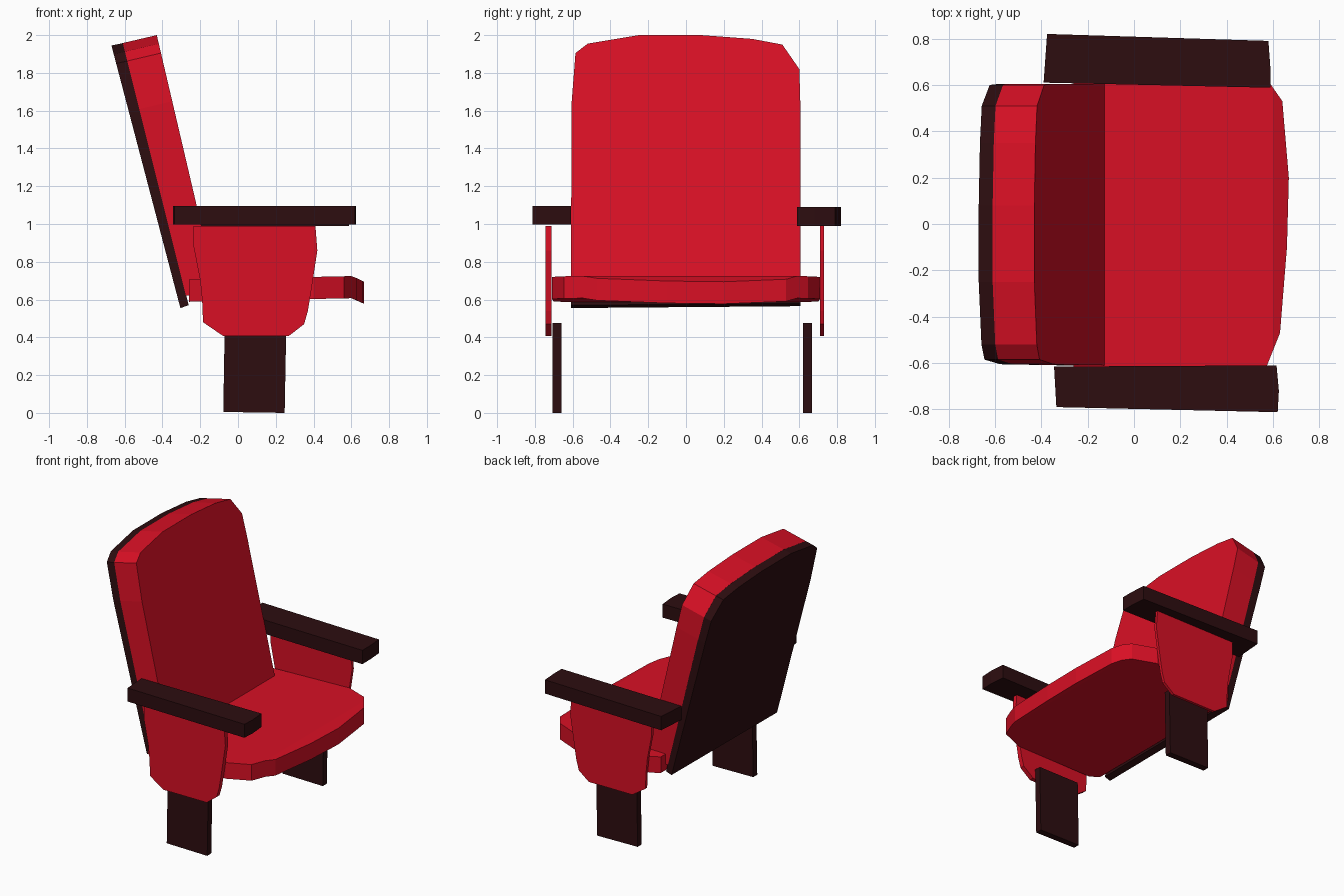
import bpy, bmesh

if "Cube" in bpy.data.objects:
    bpy.data.objects.remove(bpy.data.objects["Cube"])


def material(name, rgb):
    m = bpy.data.materials.new(name)
    m.diffuse_color = (*rgb, 1)
    m.use_nodes = True
    m.node_tree.nodes["Principled BSDF"].inputs["Base Color"].default_value = m.diffuse_color
    return m


RED = material("red upholstery", (0.69, 0.005, 0.018))
DARK = material("dark wood", (0.026, 0.004, 0.005))


def solid(name, loop_a, loop_b, mat):
    """Closed solid joining two matching loops of 3D points."""
    bm = bmesh.new()
    a = [bm.verts.new(p) for p in loop_a]
    b = [bm.verts.new(p) for p in loop_b]
    bm.faces.new(a)
    bm.faces.new(b)
    n = len(a)
    for i in range(n):
        j = (i + 1) % n
        bm.faces.new((a[i], a[j], b[j], b[i]))
    return finish(name, bm, mat)


def finish(name, bm, mat):
    bmesh.ops.recalc_face_normals(bm, faces=bm.faces)
    mesh = bpy.data.meshes.new(name)
    bm.to_mesh(mesh)
    bm.free()
    mesh.materials.append(mat)
    obj = bpy.data.objects.new(name, mesh)
    bpy.context.collection.objects.link(obj)
    return obj


# Reclined back: rounded outline in (y, z), projected on three leaning planes
OUTLINE = [(-0.61, 0.60), (-0.605, 1.65), (-0.585, 1.905), (-0.52, 1.955),
           (-0.25, 2.0), (0.08, 2.0), (0.35, 1.98), (0.51, 1.95),
           (0.60, 1.82), (0.605, 1.65), (0.605, 0.61)]


def leaning(top_x, slope, drop, bottom_drop):
    pts = []
    for y, z in OUTLINE:
        z -= drop if z > 1 else bottom_drop
        pts.append((top_x + slope * (2.0 - drop - z), y, z))
    return pts


solid("back_cushion", leaning(-0.61, 0.25, 0.042, -0.02),
      leaning(-0.43, 0.234, 0, -0.03), RED)
solid("back_panel", leaning(-0.67, 0.2626, 0.055, 0.045),
      leaning(-0.608, 0.25, 0.042, 0.03), DARK)

# Seat cushion: bowed front edge, gently tilted, with a drooping front lip
SEAT = [(-0.26, -0.66), (-0.2, -0.70), (0.40, -0.71), (0.56, -0.645), (0.63, -0.47),
        (0.66, -0.1), (0.668, 0.2), (0.64, 0.53), (0.56, 0.645),
        (0.40, 0.71), (-0.2, 0.70), (-0.26, 0.66)]
seat = solid("seat", [(x, y, 0.605) for x, y in SEAT],
             [(x, y, 0.722) for x, y in SEAT], RED)
bm = bmesh.new()
bm.from_mesh(seat.data)
bmesh.ops.bisect_plane(bm, geom=bm.verts[:] + bm.edges[:] + bm.faces[:],
                       plane_co=(0.6, 0, 0), plane_no=(1, 0, 0))
for v in bm.verts:
    v.co.z += 0.022 * (v.co.x - 0.5)
    if v.co.x > 0.605:
        v.co.z -= 0.5 * (v.co.x - 0.605)
bm.to_mesh(seat.data)
bm.free()

# Armrests: slightly skewed planks
ARMS = {"right": ([(-0.345, -0.615), (0.615, -0.61), (0.625, -0.72),
                   (0.62, -0.812), (-0.335, -0.79)], 0.998, 1.096),
        "left": ([(-0.375, 0.82), (0.58, 0.79), (0.588, 0.68),
                  (0.588, 0.588), (-0.39, 0.61)], 0.99, 1.09)}
for side, (pts, low, high) in ARMS.items():
    solid(side + "_armrest", [(x, y, low) for x, y in pts],
          [(x, y, high) for x, y in pts], DARK)

# Upholstered side panels under the armrests
PANEL = [(-0.235, 0.99), (0.41, 0.99), (0.42, 0.86), (0.385, 0.63),
         (0.37, 0.54), (0.35, 0.47), (0.27, 0.408), (-0.08, 0.408),
         (-0.185, 0.48), (-0.19, 0.60), (-0.20, 0.70), (-0.235, 0.88)]
for side, y0, y1 in (("right", -0.745, -0.712), ("left", 0.71, 0.73)):
    solid(side + "_side_panel", [(x, y0, z) for x, z in PANEL],
          [(x, y1, z) for x, z in PANEL], RED)

# Flat board legs
LEG = [(-0.078, 0.005), (0.247, 0), (0.256, 0.475), (-0.07, 0.475)]
for side, y0, y1 in (("right", -0.707, -0.66), ("left", 0.62, 0.667)):
    solid(side + "_leg", [(x, y0, z) for x, z in LEG],
          [(x, y1, z) for x, z in LEG], DARK)
